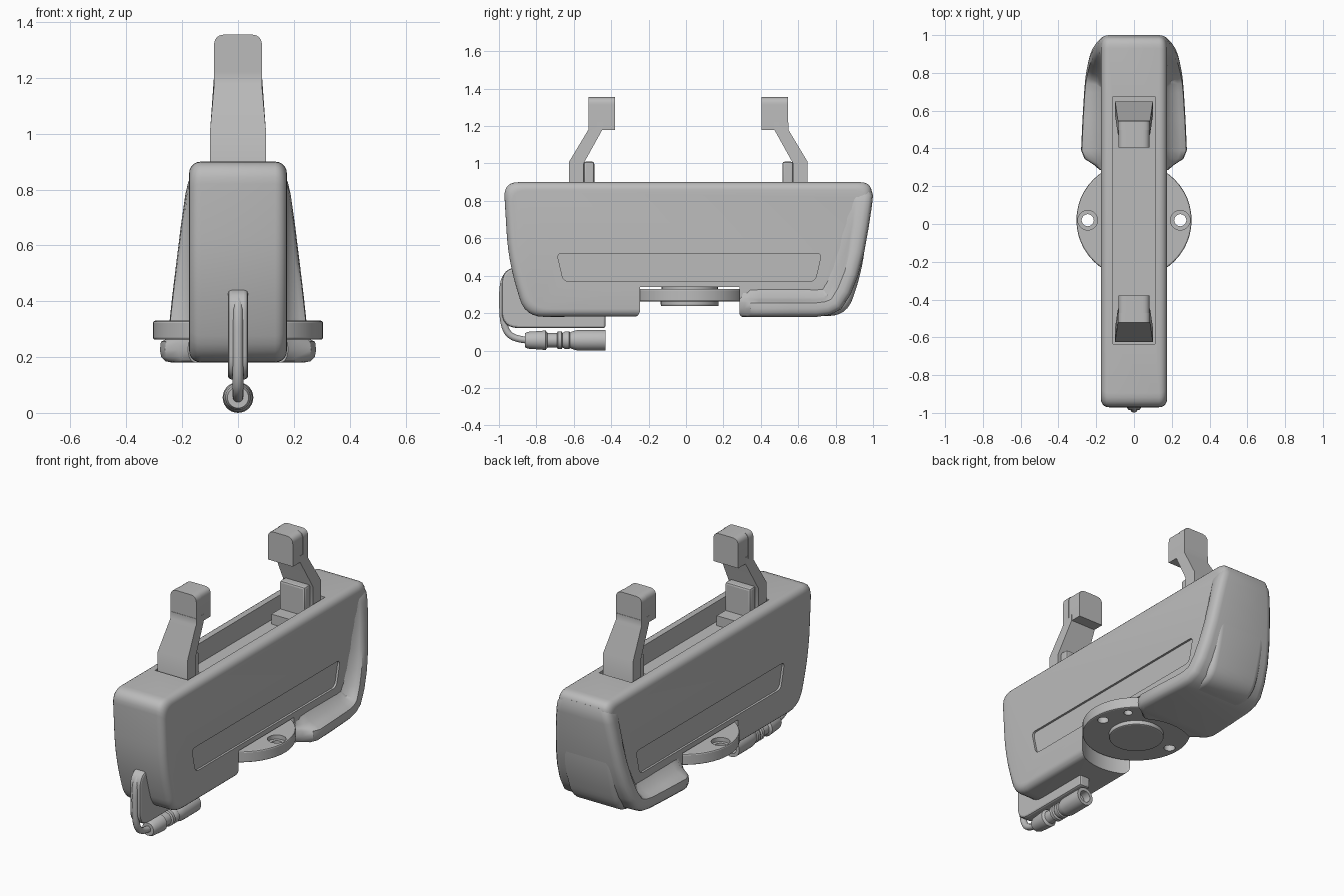
import bpy, bmesh, math
from mathutils import Vector

if "Cube" in bpy.data.objects:
    bpy.data.objects.remove(bpy.data.objects["Cube"])

grey = bpy.data.materials.new("plain_grey")
grey.use_nodes = True
grey.diffuse_color = (0.5, 0.5, 0.5, 1)
grey.node_tree.nodes["Principled BSDF"].inputs["Base Color"].default_value = (0.5, 0.5, 0.5, 1)


def finish(name, bm, angle=35):
    bmesh.ops.recalc_face_normals(bm, faces=bm.faces)
    me = bpy.data.meshes.new(name)
    bm.to_mesh(me)
    bm.free()
    me.materials.append(grey)
    ob = bpy.data.objects.new(name, me)
    bpy.context.collection.objects.link(ob)
    shade(ob, angle)
    return ob


def shade(ob, angle=35):
    bpy.ops.object.select_all(action='DESELECT')
    ob.select_set(True)
    bpy.context.view_layer.objects.active = ob
    bpy.ops.object.shade_smooth_by_angle(angle=math.radians(angle))


def rounded(corners, n=6):
    """Outline from corners (a, b[, radius]) with curved fillets that never overlap."""
    out = []
    for i, c in enumerate(corners):
        p = Vector(c[:2])
        if len(c) < 3:
            out.append(p)
            continue
        before = Vector(corners[i - 1][:2]) - p
        after = Vector(corners[(i + 1) % len(corners)][:2]) - p
        r = min(c[2], before.length * 0.48, after.length * 0.48)
        a, b = p + before.normalized() * r, p + after.normalized() * r
        for k in range(n + 1):
            t = k / n
            out.append(a * (1 - t) ** 2 + p * 2 * t * (1 - t) + b * t * t)
    return out


def loft(name, rings, angle=35):
    bm = bmesh.new()
    rings = [[bm.verts.new(co) for co in ring] for ring in rings]
    for r0, r1 in zip(rings, rings[1:]):
        for k in range(len(r0)):
            bm.faces.new((r0[k - 1], r0[k], r1[k], r1[k - 1]))
    bm.faces.new(rings[0])
    bm.faces.new(rings[-1])
    return finish(name, bm, angle)


def prism(name, outline, lo, hi, axis='x'):
    place = {'x': lambda a, b, d: (d, a, b),
             'y': lambda a, b, d: (a, d, b),
             'z': lambda a, b, d: (a, b, d)}[axis]
    return loft(name, [[place(a, b, d) for a, b in outline] for d in (lo, hi)])


def soft_prism(name, outline, half, r, steps=5):
    """Side profile spread over x, with its two rims rounded by radius r."""
    ys, zs = [p[0] for p in outline], [p[1] for p in outline]
    cy, cz = (min(ys) + max(ys)) / 2, (min(zs) + max(zs)) / 2
    hy, hz = max(ys) - cy, max(zs) - cz
    rim = [(half - r + r * math.sin(a), r - r * math.cos(a))
           for a in (math.pi / 2 * k / steps for k in range(steps + 1))]
    stations = [(-x, d) for x, d in reversed(rim)] + rim
    return loft(name, [[(x, cy + (y - cy) * (1 - d / hy), cz + (z - cz) * (1 - d / hz))
                        for y, z in outline] for x, d in stations])


def box(name, x, y, z):
    return prism(name, [(y[0], z[0]), (y[1], z[0]), (y[1], z[1]), (y[0], z[1])], *x)


def disc(name, r, z0, z1, x=0.0, y=0.02, n=48):
    ring = [(x + r * math.cos(math.tau * k / n), y + r * math.sin(math.tau * k / n)) for k in range(n)]
    return prism(name, ring, z0, z1, 'z')


def apply(ob, mod):
    bpy.context.view_layer.objects.active = ob
    bpy.ops.object.modifier_apply(modifier=mod.name)


def bevel(ob, width, segments=2):
    m = ob.modifiers.new("soft_edge", 'BEVEL')
    m.width, m.segments = width, segments
    m.limit_method, m.angle_limit = 'ANGLE', math.radians(50)
    apply(ob, m)
    shade(ob)


def cut(ob, *cutters):
    for c in cutters:
        c.hide_render = True
        m = ob.modifiers.new("cut", 'BOOLEAN')
        m.operation, m.solver, m.object = 'DIFFERENCE', 'EXACT', c
        apply(ob, m)
        bpy.data.objects.remove(c)
    shade(ob)


# Main housing with side panels, top channel and round pocket underneath
body = soft_prism("housing", rounded([
    (-0.975, 0.9, 0.08), (-0.95, 0.48, 0.18), (-0.86, 0.18, 0.1),
    (0.86, 0.185, 0.1), (0.94, 0.42, 0.12), (1.0, 0.9, 0.07)]), 0.175, 0.042)
for side in (-1, 1):
    cut(body, prism("panel_cutter", rounded([
        (-0.69, 0.52, 0.03), (-0.655, 0.37, 0.03), (0.69, 0.37, 0.03), (0.725, 0.52, 0.03)], 4),
        *sorted((side * 0.162, side * 0.3))))
cut(body, box("channel_cutter", (-0.11, 0.11), (-0.635, 0.675), (0.78, 1.0)),
    disc("pocket_cutter", 0.318, 0.0, 0.34))

# Flared skirt along the lower rear edge, lofted along the outline
path = [(0.285, 0.18, 0.18), (0.315, 0.18, 0.215), (0.345, 0.18, 0.262), (0.39, 0.18, 0.28),
        (0.55, 0.18, 0.273), (0.7, 0.18, 0.264), (0.77, 0.19, 0.259), (0.83, 0.222, 0.254),
        (0.88, 0.3, 0.246), (0.92, 0.4, 0.236), (0.952, 0.52, 0.222), (0.977, 0.66, 0.205),
        (0.995, 0.78, 0.188), (1.0, 0.83, 0.178), (0.99, 0.865, 0.165)]
rings = []
for i, (y, z, w) in enumerate(path):
    a, b = Vector(path[max(i - 1, 0)][:2]), Vector(path[min(i + 1, len(path) - 1)][:2])
    t = (b - a).normalized()
    base = min(w, 0.165)
    half = [(0.0, w - 0.045), (0.005, w - 0.02), (0.02, w - 0.005), (0.045, w), (0.075, w - 0.004),
            (0.09, base + (w - base) * 0.7), (0.105, base + (w - base) * 0.35), (0.16, base)]
    section = [(d, -x) for d, x in reversed(half)] + half
    rings.append([(x, y - t.y * d, z + t.x * d) for d, x in section])
skirt = loft("rear_skirt", rings, 50)
cut(skirt, disc("pocket_cutter", 0.318, 0.0, 0.34),
    box("channel_cutter", (-0.11, 0.11), (0.3, 0.675), (0.78, 1.0)))
shade(skirt, 50)

# Mounting flange with counterbored holes
flange = disc("mounting_flange", 0.305, 0.262, 0.33)
bevel(flange, 0.008)
for side in (-1, 1):
    cut(flange, disc("bore", 0.032, 0.1, 0.5, side * 0.245, n=24),
        disc("counterbore", 0.052, 0.305, 0.5, side * 0.245, n=24))
cut(flange, disc("pin_hole", 0.025, 0.1, 0.3, 0.19, 0.175, 20))
boss = disc("flange_boss", 0.155, 0.237, 0.27)
bevel(boss, 0.008)
disc("flange_neck", 0.15, 0.32, 0.36)

# Two clamp hooks, mirrored front to back
MID = 0.0125
for name, s in (("front", -1), ("rear", 1)):
    def at(d):
        return MID + s * d

    arm = prism(name + "_hook_arm", [(at(a), b) for a, b in (
        (0.637, 0.78), (0.637, 1.01), (0.535, 1.18), (0.535, 1.22), (0.46, 1.22),
        (0.46, 1.18), (0.56, 1.0), (0.56, 0.78))], -0.1, 0.1)
    for v in arm.data.vertices:
        if v.co.z > 1.1:
            v.co.x *= 0.85
    for part, d0, d1, w in (("outer_head", 0.485, 0.533, 0.086), ("inner_head", 0.392, 0.485, 0.083)):
        prism(name + "_hook_" + part, rounded([
            (-w, 1.18), (w, 1.18), (w, 1.355, 0.04), (-w, 1.355, 0.04)]), *sorted((at(d0), at(d1))), 'y')
    block = box(name + "_hook_block", (-0.085, 0.085), sorted((at(0.503), at(0.56))), (0.78, 1.01))
    bevel(block, 0.012)
    box(name + "_latch_step", (-0.08, 0.08), sorted((at(0.42), at(0.51))), (0.77, 0.84))

# Cable guard fin under the front end
fin = prism("cable_guard", rounded([
    (-0.8, 0.445), (-0.985, 0.445, 0.11), (-0.985, 0.12, 0.09), (-0.43, 0.12), (-0.43, 0.25), (-0.8, 0.3)]),
    -0.036, 0.036)
bevel(fin, 0.012)

# Cable looping down to the connector
curve = bpy.data.curves.new("cable", 'CURVE')
curve.dimensions = '3D'
curve.bevel_depth, curve.bevel_resolution = 0.019, 3
curve.use_fill_caps = True
spline = curve.splines.new('NURBS')
points = [(-0.89, 0.43), (-0.96, 0.42), (-0.981, 0.35), (-0.981, 0.28), (-0.981, 0.2),
          (-0.97, 0.1), (-0.92, 0.06), (-0.84, 0.055)]
spline.points.add(len(points) - 1)
for p, (y, z) in zip(spline.points, points):
    p.co = (0, y, z, 1)
spline.use_endpoint_u = True
spline.order_u = 4
curve.materials.append(grey)
bpy.context.collection.objects.link(bpy.data.objects.new("cable", curve))

# Turned connector body with ribs
turning = [(-0.86, 0.0), (-0.86, 0.038), (-0.845, 0.045), (-0.75, 0.052), (-0.74, 0.038), (-0.69, 0.038),
           (-0.685, 0.048), (-0.665, 0.048), (-0.66, 0.038), (-0.645, 0.048), (-0.625, 0.048),
           (-0.62, 0.042), (-0.6, 0.05), (-0.58, 0.055), (-0.43, 0.055), (-0.43, 0.035), (-0.48, 0.035), (-0.48, 0.0)]
bm = bmesh.new()
verts = [bm.verts.new((r, y, 0.055)) for y, r in turning]
edges = [bm.edges.new(pair) for pair in zip(verts, verts[1:])]
bmesh.ops.spin(bm, geom=verts + edges, cent=(0, 0, 0.055), axis=(0, 1, 0), angle=math.tau, steps=28)
bmesh.ops.remove_doubles(bm, verts=bm.verts, dist=0.0005)
finish("connector", bm)
